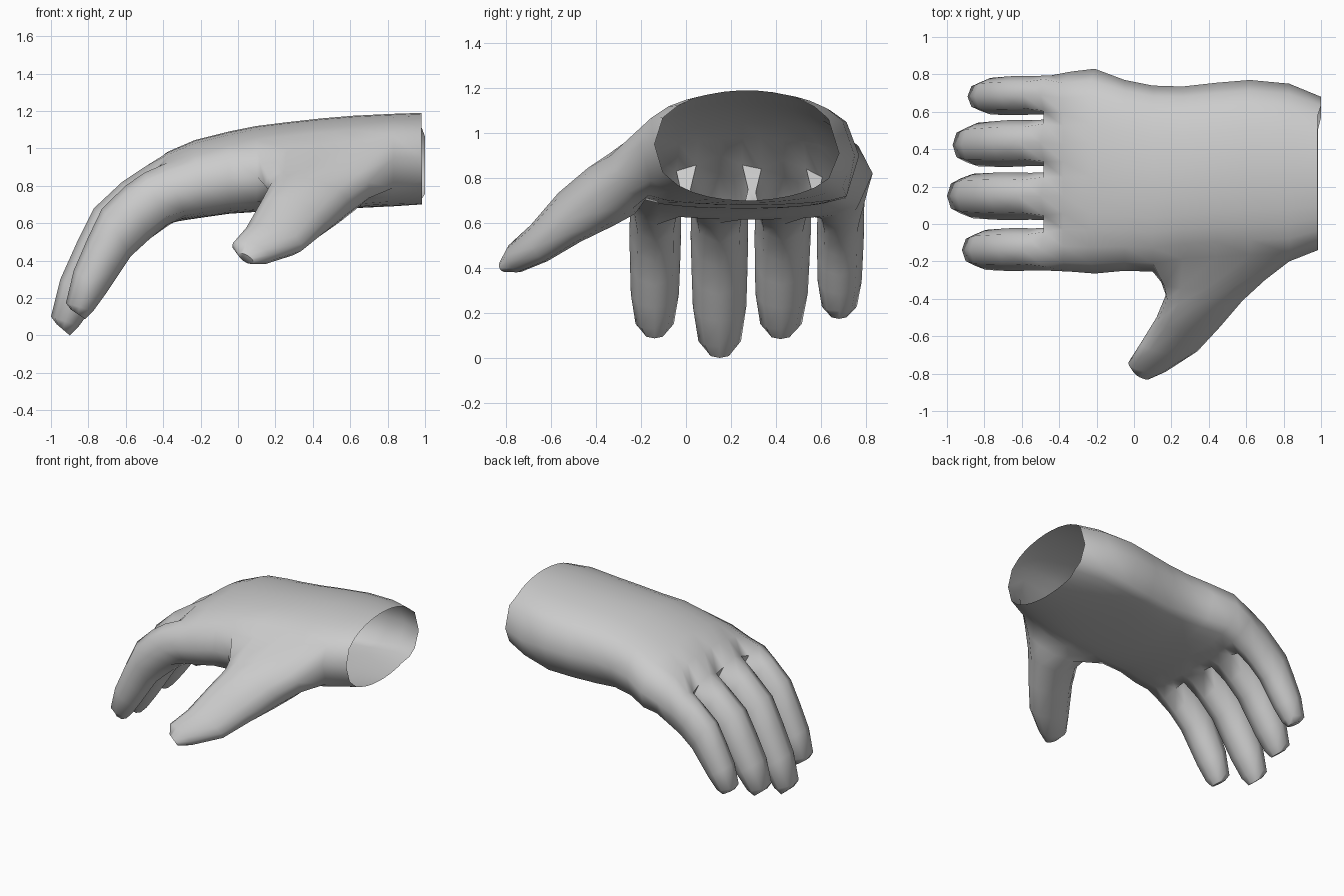
import bpy, bmesh
from mathutils import Vector

if "Cube" in bpy.data.objects:
    bpy.data.objects.remove(bpy.data.objects["Cube"])

bm = bmesh.new()

def vert(x, y, z):
    return bm.verts.new((x, y, z))

def bridge(a, b, skip=()):
    n = len(a)
    for i in range(n):
        if i not in skip:
            bm.faces.new((a[i], a[(i + 1) % n], b[(i + 1) % n], b[i]))

# fingers: centre y, half width, x reach, z reach, root drop, tip centre y
FINGERS = [(-0.135, 0.115, 0.84, 0.87, 0.03, -0.14),
           (0.148, 0.128, 1.00, 1.00, 0.00, 0.15),
           (0.435, 0.125, 0.94, 0.88, 0.02, 0.42),
           (0.690, 0.105, 0.78, 0.74, 0.06, 0.68)]
COLS = [c + s * 0.8 * w for c, w, *_ in FINGERS for s in (-1, 0, 1)]

# palm cross-sections: x top, x bottom, y min, y max, z top, z bottom,
# side z at -y, side z at +y, roundness of underside
PALM = [(0.98, 0.985, -0.14, 0.68, 1.19, 0.70, 0.95, 0.91, 0.80),
        (0.83, 0.83, -0.20, 0.75, 1.185, 0.69, 0.95, 0.90, 0.55),
        (0.62, 0.62, -0.21, 0.77, 1.175, 0.68, 0.90, 0.90, 0.25),
        (0.44, 0.44, -0.22, 0.755, 1.16, 0.675, 0.88, 0.89, 0.22),
        (0.26, 0.26, -0.23, 0.735, 1.14, 0.665, 0.86, 0.89, 0.25),
        (0.10, 0.10, -0.255, 0.74, 1.12, 0.66, 0.85, 0.88, 0.40),
        (-0.05, -0.05, -0.25, 0.77, 1.09, 0.65, 0.84, 0.87, 0.40),
        (-0.23, -0.19, -0.265, 0.83, 1.045, 0.63, 0.80, 0.82, 0.40),
        (-0.38, -0.29, -0.255, 0.815, 0.98, 0.615, 0.77, 0.77, 0.40)]

def palm_ring(xt, xb, y0, y1, zt, zb, zl, zr, e):
    c, w = (y0 + y1) / 2, (y1 - y0) / 2
    tops, bots = [], []
    for y in COLS:
        v = 0.95 * (y - 0.28) / 0.53
        zm = zl + (zr - zl) * (v + 1) / 2
        r = (1 - v * v) ** 0.5
        tops.append(vert(xt, c + w * v, zm + (zt - zm) * r ** 0.8))
        bots.append(vert(xb, c + w * v, zm + (zb - zm) * r ** e))
    xm = (xt + xb) / 2
    return tops + [vert(xm, y1, zr)] + bots[::-1] + [vert(xm, y0, zl)]

rings = [palm_ring(*p) for p in PALM]
for v in rings[0][11:15]:       # wrist rim reaches a little further at this corner
    v.co.x = 1.0

# finger profile: top x, top z, bottom x, bottom z, width factor
STEPS = [(-0.50, 0.90, -0.38, 0.60, 1.0),
         (-0.62, 0.82, -0.49, 0.51, 0.98),
         (-0.77, 0.68, -0.61, 0.40, 1.0),
         (-0.86, 0.50, -0.69, 0.28, 0.97),
         (-0.95, 0.30, -0.77, 0.16, 0.93),
         (-1.00, 0.10, -0.85, 0.05, 0.74),
         (-0.97, 0.06, -0.90, 0.00, 0.45)]

def finger_ring(f, k):
    c, w, kx, kz, drop, tip = f
    xt, zt, xb, zb, s = STEPS[k]
    top = Vector((-0.5 + kx * (xt + 0.5), 0, 0.9 - drop + kz * (zt - 0.9)))
    bot = Vector((-0.5 + kx * (xb + 0.5) + 0.12 * (1 - kx), 0,
                  0.6 - 0.3 * drop - (0.3 * drop + 0.7 * kz + 0.3 - 0.6 * (1 - kz)) * (0.6 - zb)))
    yc = c + (tip - c) * k / 6
    q = 0.8 if k == 0 else 0.7
    spec = [(-q, .14), (0, 0), (q, .14), (1, .5), (q, .86), (0, 1), (-q, .86), (-1, .5)]
    out = []
    for u, d in spec:
        p = top.lerp(bot, d)
        out.append(vert(p.x, yc + u * w * s, p.z))
    return out

# fingers, rooted in the last palm ring
roots = []
for f in FINGERS:
    prev = finger_ring(f, 0)
    roots.append(prev)
    for k in range(1, len(STEPS)):
        cur = finger_ring(f, k)
        bridge(prev, cur)
        prev = cur
    bm.faces.new(prev)

# webs between the fingers
for a, b in zip(roots, roots[1:]):
    bm.faces.new((a[2], b[0], b[7], a[3]))
    bm.faces.new((a[3], b[7], b[6], a[4]))
end = [v for r in roots for v in r[:3]] + [roots[3][3]]
end += [v for r in roots[::-1] for v in r[4:7]] + [roots[0][7]]
rings.append(end)

# palm skin, leaving a hole on the side for the thumb
for i in range(len(rings) - 1):
    bridge(rings[i], rings[i + 1], (24, 25) if 1 <= i <= 4 else ())

# thumb: inner edge, outer edge, thickness above, thickness below
THUMB = [((.145, -.31, .80), (.70, -.30, .82), .11, .20),
         ((.17, -.38, .77), (.58, -.41, .73), .11, .19),
         ((.12, -.50, .67), (.46, -.55, .61), .11, .145),
         ((.04, -.63, .54), (.34, -.68, .49), .09, .10),
         ((-.03, -.74, .47), (.17, -.79, .43), .06, .08),
         ((.00, -.79, .43), (.08, -.83, .40), .025, .035)]
UP = Vector((-.35, -.39, .85))
prev = [rings[1][25]] + [rings[i][0] for i in range(1, 6)] + [rings[5][25]]
prev += [rings[i][24] for i in range(5, 0, -1)]
ARC = [(1, 0), (.87, .5), (.5, .87), (0, 1), (-.5, .87), (-.87, .5),
       (-1, 0), (-.87, -.5), (-.5, -.87), (0, -1), (.5, -.87), (.87, -.5)]
for inner, outer, above, below in THUMB:
    i, o = Vector(inner), Vector(outer)
    cur = [bm.verts.new((i + o) / 2 + (o - i) / 2 * u + UP * v * (above if v > 0 else below))
           for u, v in ARC]
    bridge(prev, cur)
    prev = cur
bm.faces.new(prev)

bmesh.ops.delete(bm, geom=[v for v in bm.verts if not v.link_faces], context='VERTS')
bmesh.ops.recalc_face_normals(bm, faces=bm.faces[:])
mesh = bpy.data.meshes.new("hand")
bm.to_mesh(mesh)
bm.free()
hand = bpy.data.objects.new("hand", mesh)
bpy.context.collection.objects.link(hand)
bpy.context.view_layer.objects.active = hand
hand.select_set(True)
bpy.ops.object.shade_smooth_by_angle(angle=1.05)
